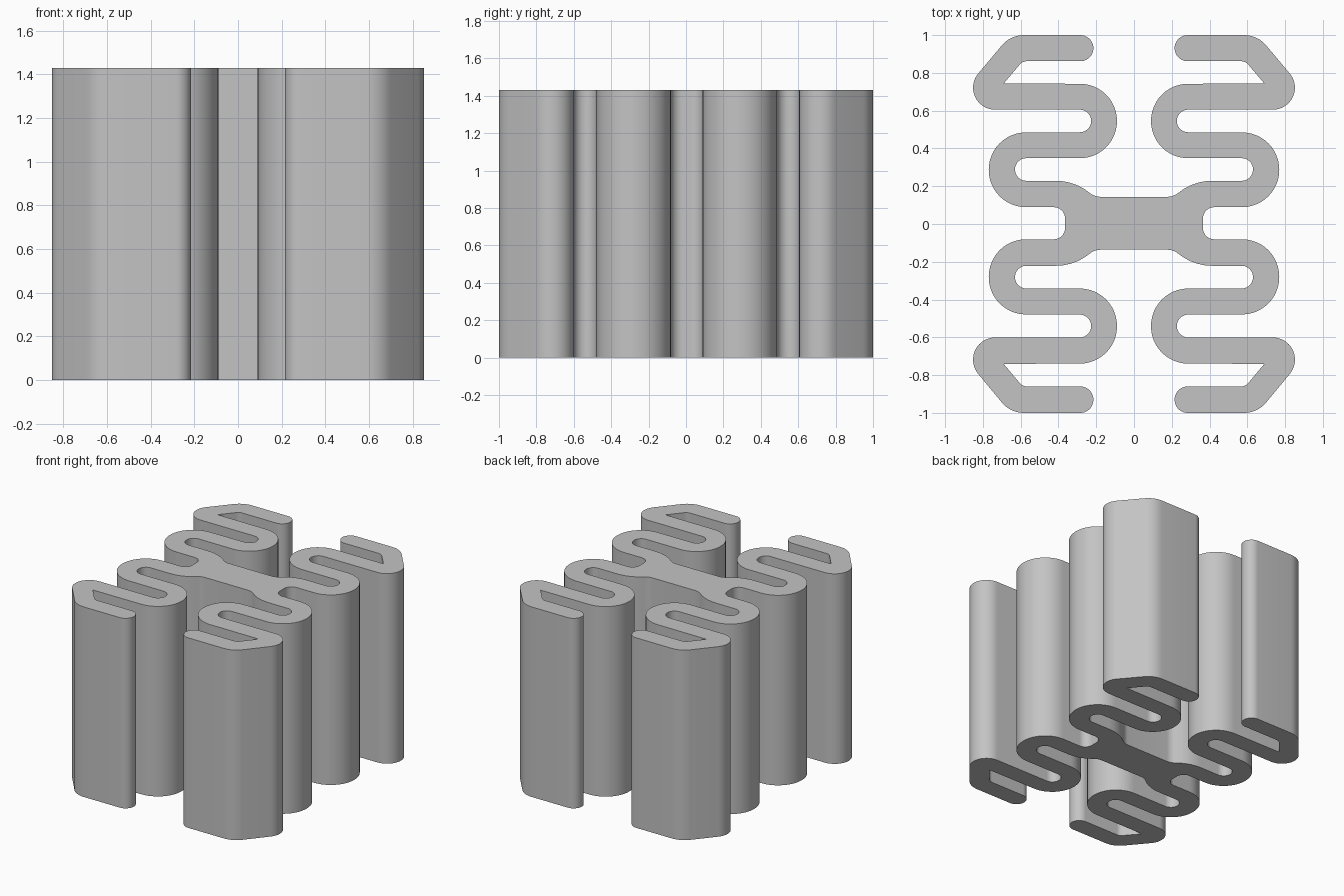
import bpy, bmesh, math
from mathutils import Vector

if "Cube" in bpy.data.objects:
    bpy.data.objects.remove(bpy.data.objects["Cube"], do_unlink=True)

HEIGHT = 1.43
TURN, SLOT = 0.197, 0.06      # outer and inner radius of the folds

# Quarter outline: corner x, corner y, fillet radius
QUARTER = [
    (0.0, 0.14, 0), (0.21, 0.14, 0.09), (0.31, 0.225, 0.28),
    (0.63, 0.225, SLOT), (0.63, 0.345, SLOT),          # first slot
    (0.09, 0.345, TURN), (0.09, 0.74, TURN),           # inner fold
    (0.69, 0.742, 0), (0.59, 0.861, 0.05),             # inside of the hook
    (0.215, 0.861, 0.069), (0.215, 1.0, 0.069),        # rounded tip
    (0.654, 1.0, 0.15), (0.985, 0.603, 0.117),         # outside of the hook
    (0.227, 0.603, SLOT), (0.227, 0.483, SLOT),        # second slot
    (0.769, 0.481, TURN), (0.769, 0.085, TURN),        # outer fold
    (0.365, 0.085, 0.06), (0.365, 0.0, 0),
]


def fillet(corners):
    """Replace each corner that has a radius by an arc."""
    out = []
    for i, (x, y, r) in enumerate(corners):
        p = Vector((x, y))
        if r == 0:
            out.append(p)
            continue
        a = (Vector(corners[i - 1][:2]) - p).normalized()
        b = (Vector(corners[i + 1][:2]) - p).normalized()
        half = a.angle(b) / 2
        start = p + a * (r / math.tan(half))
        end = p + b * (r / math.tan(half))
        centre = p + (a + b).normalized() * (r / math.sin(half))
        u, v = start - centre, end - centre
        sweep = math.pi - 2 * half
        steps = max(4, round(sweep / math.radians(7.5)))
        for k in range(steps + 1):
            t = k / steps
            out.append(centre + (u * math.sin((1 - t) * sweep)
                                 + v * math.sin(t * sweep)) / math.sin(sweep)
                       if abs(math.sin(sweep)) > 1e-6 else p)
    return out


def place(p, sx, sy):
    # The middle sits slightly towards the back
    return Vector((sx * p.x, sy * p.y + 0.004 * math.cos(p.y * math.pi / 2), 0))


# Mirror the quarter into a closed outline
quarter = fillet(QUARTER)
loop = []
for sx, sy, step in ((1, 1, 1), (1, -1, -1), (-1, -1, 1), (-1, 1, -1)):
    loop += [place(p, sx, sy) for p in quarter[::step]]
outline = []
for p in loop:
    if not outline or (p - outline[-1]).length > 1e-3:
        outline.append(p)
if (outline[0] - outline[-1]).length < 1e-3:
    outline.pop()

# Extrude the outline into the folded block
bm = bmesh.new()
base = bm.faces.new([bm.verts.new(p) for p in outline])
top = bmesh.ops.extrude_face_region(bm, geom=[base], use_keep_orig=True)
bmesh.ops.translate(bm, vec=(0, 0, HEIGHT),
                    verts=[g for g in top["geom"] if isinstance(g, bmesh.types.BMVert)])
bmesh.ops.recalc_face_normals(bm, faces=bm.faces)
mesh = bpy.data.meshes.new("folded_profile")
bm.to_mesh(mesh)
bm.free()

# Plain grey
grey = bpy.data.materials.new("light_grey")
grey.use_nodes = True
colour = (0.55, 0.55, 0.55, 1)
grey.diffuse_color = colour
grey.node_tree.nodes["Principled BSDF"].inputs["Base Color"].default_value = colour
mesh.materials.append(grey)

body = bpy.data.objects.new("folded_profile", mesh)
bpy.context.collection.objects.link(body)
bpy.context.view_layer.objects.active = body
body.select_set(True)
bpy.ops.object.shade_smooth_by_angle(angle=math.radians(30))
